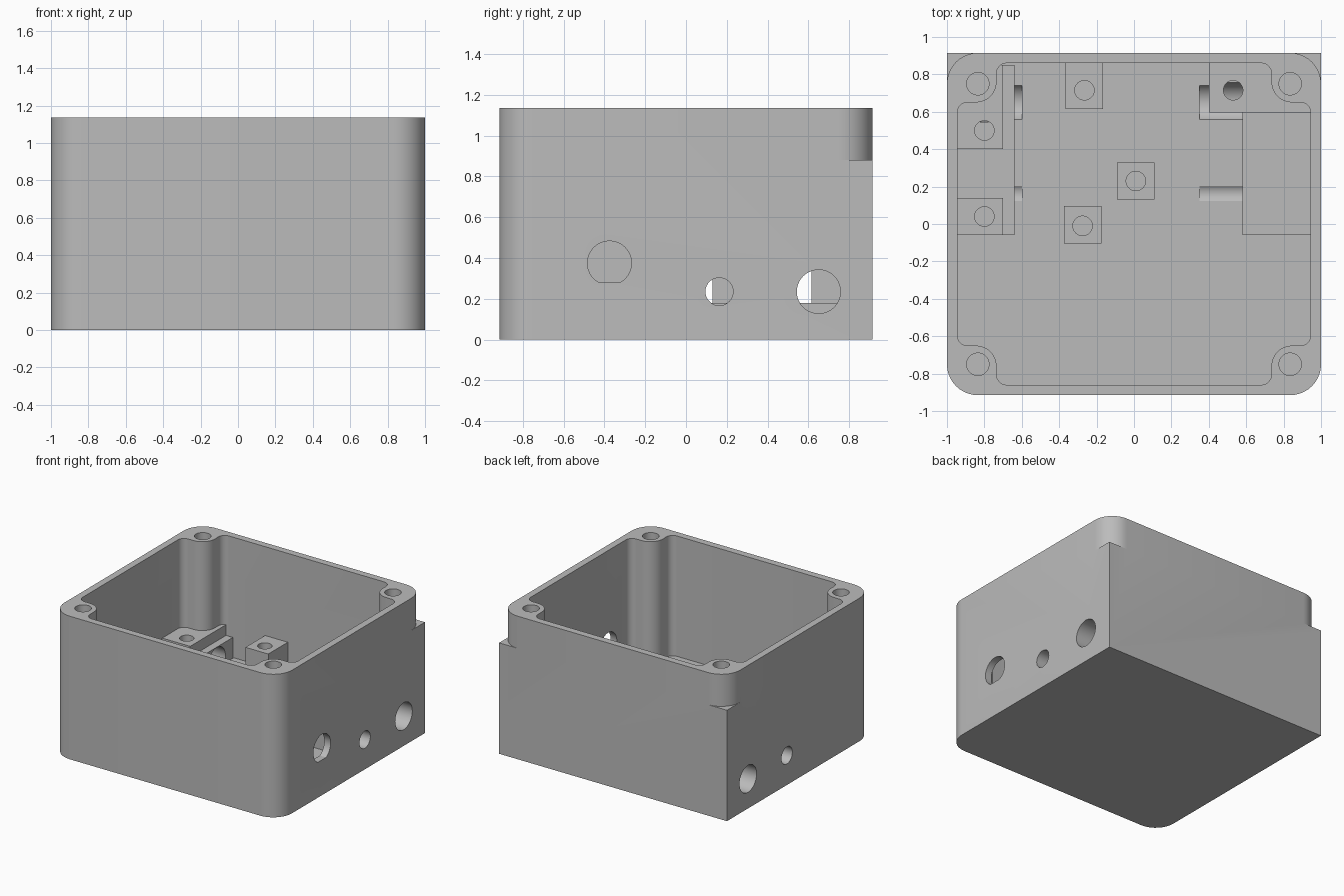
import bpy, bmesh, math
from mathutils import Vector, Matrix

cube = bpy.data.objects.get("Cube")
if cube:
    bpy.data.objects.remove(cube, do_unlink=True)

HEIGHT, HALF_Y, CORNER = 1.135, 0.915, 0.165
FLOOR, LOW, BOSS = 0.18, 0.345, 0.43
BACK = 0.89  # blocks run a little way into the back wall

grey = bpy.data.materials.new("plain grey")
grey.use_nodes = True
grey.diffuse_color = (0.5, 0.5, 0.5, 1)
grey.node_tree.nodes["Principled BSDF"].inputs["Base Color"].default_value = (0.5, 0.5, 0.5, 1)


def rounded(corners, steps=10):
    """Outline from (x, y, radius) corners, each replaced by a tangent arc."""
    out = []
    for i, (x, y, r) in enumerate(corners):
        p = Vector((x, y))
        a = (Vector(corners[i - 1][:2]) - p).normalized()
        b = (Vector(corners[(i + 1) % len(corners)][:2]) - p).normalized()
        if r == 0:
            out.append(p)
            continue
        centre = p + (a + b) * r
        for k in range(steps + 1):
            t = k / steps * math.pi / 2
            out.append(centre - b * r * math.cos(t) - a * r * math.sin(t))
    return out


def finish(name, bm):
    bmesh.ops.recalc_face_normals(bm, faces=bm.faces)
    mesh = bpy.data.meshes.new(name)
    bm.to_mesh(mesh)
    bm.free()
    mesh.materials.append(grey)
    obj = bpy.data.objects.new(name, mesh)
    bpy.context.collection.objects.link(obj)
    return obj


def prism(name, outline, z0, z1):
    bm = bmesh.new()
    face = bm.faces.new([bm.verts.new((p[0], p[1], z0)) for p in outline])
    new = bmesh.ops.extrude_face_region(bm, geom=[face])["geom"]
    bmesh.ops.translate(bm, vec=(0, 0, z1 - z0),
                        verts=[v for v in new if isinstance(v, bmesh.types.BMVert)])
    return finish(name, bm)


def block(name, x0, x1, y0, y1, z1):
    return prism(name, [(x0, y0), (x1, y0), (x1, y1), (x0, y1)], FLOOR - 0.06, z1)


def cylinder(name, start, end, radius):
    start, end = Vector(start), Vector(end)
    turn = (end - start).to_track_quat("Z", "Y").to_matrix().to_4x4()
    bm = bmesh.new()
    bmesh.ops.create_cone(bm, cap_ends=True, segments=40, radius1=radius, radius2=radius,
                          depth=(end - start).length,
                          matrix=Matrix.Translation((start + end) / 2) @ turn)
    return finish(name, bm)


def combine(target, tool, operation):
    mod = target.modifiers.new("shape", "BOOLEAN")
    mod.operation, mod.solver, mod.object = operation, "EXACT", tool
    bpy.context.view_layer.objects.active = target
    bpy.ops.object.modifier_apply(modifier=mod.name)
    bpy.data.objects.remove(tool, do_unlink=True)


def rectangle(back_radius):
    return rounded([(-1, -HALF_Y, CORNER), (1, -HALF_Y, CORNER),
                    (1, HALF_Y, back_radius), (-1, HALF_Y, back_radius)])


# Outer shell: square back corners below, rounded at the rim
body = prism("enclosure_body", rectangle(0), 0, HEIGHT)
for side in (-1, 1):
    cx, cy = side * (1 - CORNER), HALF_Y - CORNER
    arc = [(cx + side * CORNER * math.cos(t), cy + CORNER * math.sin(t))
           for t in [k / 10 * math.pi / 2 for k in range(11)]]
    outside = [(cx, HALF_Y + 0.1), (side * 1.1, HALF_Y + 0.1), (side * 1.1, cy)]
    combine(body, prism("corner_cut", arc + outside, 0.88, HEIGHT + 0.1), "DIFFERENCE")

# Cavity, leaving a screw post in each corner
quarter = [(0.945, 0.65, 0.055), (0.735, 0.65, 0.11), (0.735, 0.86, 0.055)]
cavity = []
for sx, sy in ((1, 1), (-1, 1), (-1, -1), (1, -1)):
    part = [(x * sx, y * sy, r) for x, y, r in quarter]
    cavity += part if sx * sy > 0 else part[::-1]
combine(body, prism("cavity_cut", rounded(cavity), FLOOR, HEIGHT + 0.1), "DIFFERENCE")

# Mounting blocks inside
blocks = [
    ("left_ledge", 0.58, 0.97, -0.06, 0.7, LOW),
    ("left_boss", 0.4, 0.97, 0.595, BACK, BOSS),
    ("right_ledge", -0.97, -0.64, -0.06, 0.85, LOW),
    ("right_back_boss", -0.97, -0.7, 0.4, 0.85, BOSS),
    ("right_front_boss", -0.97, -0.7, -0.06, 0.14, BOSS),
    ("back_boss", -0.365, -0.165, 0.615, BACK, BOSS),
    ("middle_boss", -0.09, 0.11, 0.13, 0.33, BOSS),
    ("front_boss", -0.375, -0.175, -0.105, 0.095, BOSS),
]
for item in blocks:
    combine(body, block(*item), "UNION")

# Screw holes in the bosses and corner posts
for x, y in ((0.53, 0.715), (-0.8, 0.5), (-0.8, 0.04), (-0.265, 0.715), (0.01, 0.23), (-0.275, -0.01)):
    combine(body, cylinder("boss_hole", (x, y, 0.22), (x, y, 0.5), 0.052), "DIFFERENCE")
for sx in (-1, 1):
    for sy in (-1, 1):
        x, y = sx * 0.835, sy * 0.75
        combine(body, cylinder("post_hole", (x, y, 0.6), (x, y, 1.3), 0.06), "DIFFERENCE")

# Bores through both side walls and their blocks
for y, radius in ((0.65, 0.107), (0.163, 0.068)):
    for outer, inner in ((1.1, 0.35), (-1.1, -0.6)):
        combine(body, cylinder("side_bore", (outer, y, 0.235), (inner, y, 0.235), radius), "DIFFERENCE")

# Socket opening with a flat lower edge
socket = cylinder("socket_cut", (0.85, -0.375, 0.375), (1.1, -0.375, 0.375), 0.108)
combine(socket, block("socket_flat", 0.8, 1.2, -0.6, -0.2, 0.28), "DIFFERENCE")
combine(body, socket, "DIFFERENCE")

# Smooth the round surfaces, keep the edges crisp
bpy.ops.object.select_all(action="DESELECT")
body.select_set(True)
bpy.context.view_layer.objects.active = body
bpy.ops.object.shade_smooth_by_angle(angle=math.radians(30))
